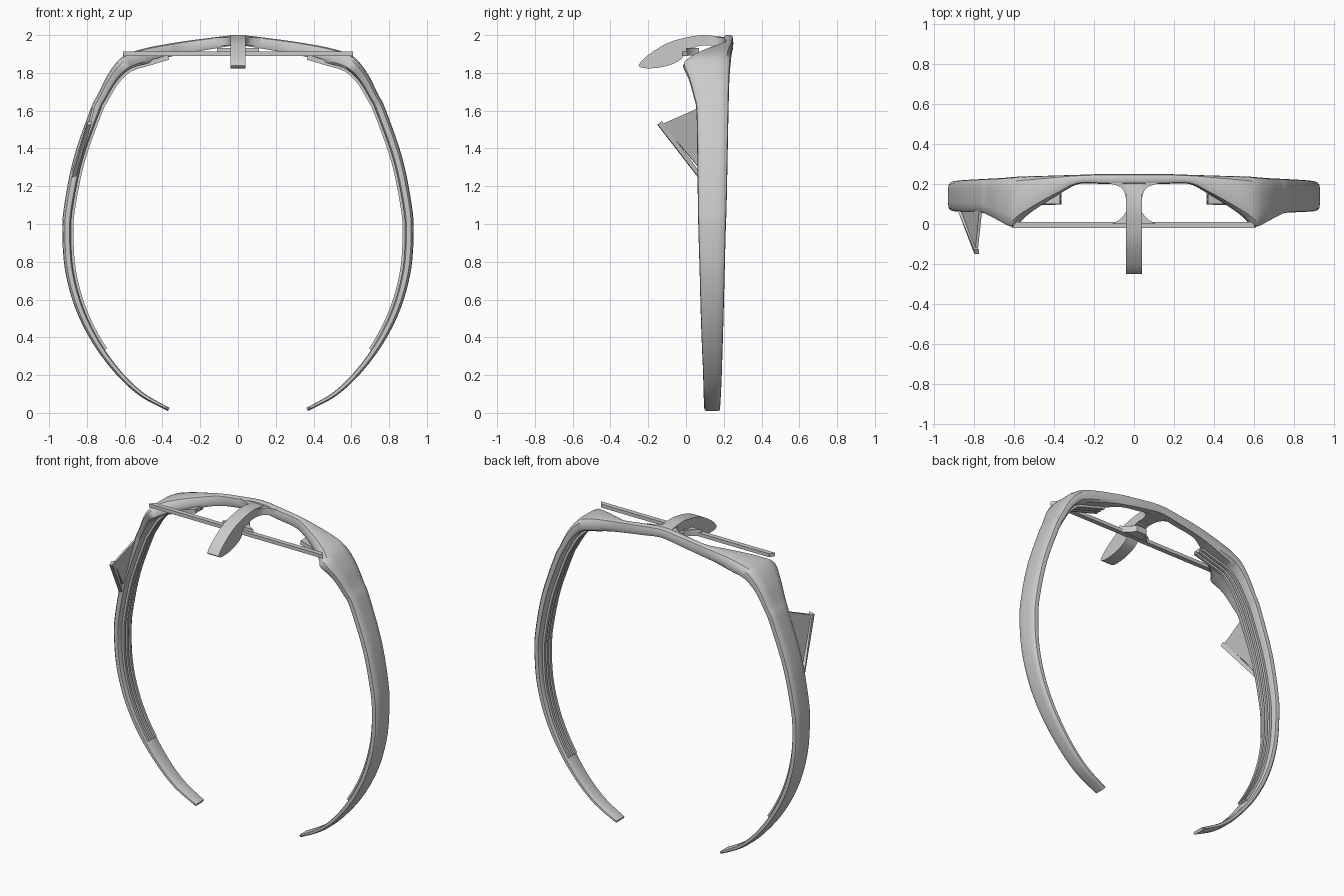
import bpy, bmesh
from mathutils import Vector

cube = bpy.data.objects.get("Cube")
if cube:
    bpy.data.objects.remove(cube, do_unlink=True)

grey = bpy.data.materials.new("plain_grey")
grey.use_nodes = True
COLOUR = (0.6, 0.6, 0.6, 1)
grey.diffuse_color = COLOUR
grey.node_tree.nodes["Principled BSDF"].inputs["Base Color"].default_value = COLOUR


def finish(name, bm):
    bmesh.ops.recalc_face_normals(bm, faces=bm.faces)
    mesh = bpy.data.meshes.new(name)
    bm.to_mesh(mesh)
    bm.free()
    mesh.materials.append(grey)
    obj = bpy.data.objects.new(name, mesh)
    bpy.context.collection.objects.link(obj)
    bpy.ops.object.select_all(action='DESELECT')
    obj.select_set(True)
    bpy.context.view_layer.objects.active = obj
    bpy.ops.object.shade_smooth_by_angle(angle=0.6)
    return obj


def spline(keys, steps):
    """Smooth curve through keys of any dimension."""
    out = []
    for i in range(len(keys) - 1):
        p0, p1 = keys[max(i - 1, 0)], keys[i]
        p2, p3 = keys[i + 1], keys[min(i + 2, len(keys) - 1)]
        for s in range(steps):
            t = s / steps
            out.append([b + 0.5 * t * (c - a + t * (2*a - 5*b + 4*c - d + t * (3*(b - c) + d - a)))
                        for a, b, c, d in zip(p0, p1, p2, p3)])
    return out + [list(keys[-1])]


def loft(name, stations, profile):
    """Sweep a profile: station = x, z, front y, back y, outer depth, inner depth."""
    bm = bmesh.new()
    rings = []
    last = len(stations) - 1
    for i, (x, z, front, back, d0, d1) in enumerate(stations):
        a, b = stations[max(i - 1, 0)], stations[min(i + 1, last)]
        n = Vector((a[1] - b[1], 0, b[0] - a[0])).normalized()
        if n.dot(Vector((x, 0, z - 1))) > 0:
            n = -n
        ring = []
        for u, w in profile:
            p = Vector((x, front + (back - front) * u, z)) + n * (d0 + (d1 - d0) * w)
            ring.append(bm.verts.new(p))
        rings.append(ring)
    count = len(profile)
    for r, q in zip(rings, rings[1:]):
        for j in range(count):
            k = (j + 1) % count
            bm.faces.new((r[j], r[k], q[k], q[j]))
    bm.faces.new(rings[0])
    bm.faces.new(rings[-1])
    return finish(name, bm)


def prism(name, points, offset):
    """Extrude a flat outline by an offset vector."""
    bm = bmesh.new()
    face = bm.faces.new([bm.verts.new(p) for p in points])
    new = bmesh.ops.extrude_face_region(bm, geom=[face])["geom"]
    bmesh.ops.translate(bm, vec=offset, verts=[v for v in new if isinstance(v, bmesh.types.BMVert)])
    return finish(name, bm)


# Band: outer x, outer z, front y, back y, thickness; from crown to tip
half = [
    (0, 2, .2, .25, .055), (.15, 1.985, .2, .25, .06), (.28, 1.968, .2, .246, .065),
    (.38, 1.952, .15, .243, .07), (.48, 1.933, .09, .24, .08), (.57, 1.907, .03, .238, .08),
    (.63, 1.87, -.015, .235, .075), (.69, 1.79, .012, .23, .06), (.74, 1.69, .04, .227, .05),
    (.78, 1.61, .055, .225, .05), (.87, 1.35, .06, .22, .048), (.92, 1.1, .063, .215, .046),
    (.93, .95, .066, .21, .045), (.915, .75, .072, .205, .043), (.86, .55, .077, .2, .04),
    (.77, .37, .083, .195, .036), (.65, .21, .09, .19, .03), (.52, .09, .093, .185, .025),
    (.37, 0.01, .097, .18, .018),
]
STEPS = 6
mirrored = [(-k[0],) + k[1:] for k in reversed(half)]
path = spline(mirrored + half[1:], STEPS)
rounded = [(0, .6), (.02, .3), (.1, .08), (.28, 0), (.72, 0), (.9, .08), (.98, .3),
           (1, .6), (.98, .85), (.9, 1), (.1, 1), (.02, .85)]
loft("head_band", [(x, z, f, b, 0, t) for x, z, f, b, t in path], rounded)

# Ribbed pads on the inside of both arms
ribs = [(0, 0), (0, 1), (.22, 1), (.26, .5), (.36, .5), (.4, 1), (.6, 1), (.64, .5),
        (.74, .5), (.78, 1), (1, 1), (1, 0)]
right_half = spline(half, STEPS)[3 * STEPS:16 * STEPS - 3]
for side, label in ((1, "left"), (-1, "right")):
    pad = [(side * x, z, .1, .175, t - .012, t + .014) for x, z, f, b, t in right_half]
    loft(label + "_inner_pad", pad, ribs)

# Straight front bar
prism("front_bar", [(-.61, -.02, 1.89), (.61, -.02, 1.89), (.59, .01, 1.89), (-.59, .01, 1.89)],
      (0, 0, .022))

# Curved hook over the brow
hook = spline([(.23, 1.985), (.1, 2), (0, 1.987), (-.1, 1.957), (-.2, 1.895), (-.245, 1.85),
               (-.245, 1.832), (-.2, 1.824), (-.12, 1.832), (-.04, 1.862), (.01, 1.91),
               (.08, 1.945), (.22, 1.945)], 4)
prism("brow_hook", [(-.04, y, z) for y, z in hook], (.08, 0, 0))

# Flared webs joining the hook to band and bar
web = spline([(.035, .08), (.045, .15), (.07, .185), (.13, .205)], 4)
front_web = spline([(.035, .07), (.05, .045), (.075, .02), (.11, .0)], 4)
prism("crown_web", [(x, y, 1.945) for x, y in web] + [(-x, y, 1.945) for x, y in reversed(web)],
      (0, 0, .043))
prism("bar_web", [(x, y, 1.892) for x, y in front_web]
      + [(-x, y, 1.892) for x, y in reversed(front_web)], (0, 0, .04))

# Side clip: triangular plate with a raised edge strip
prism("clip_plate", [(-.758, .08, 1.62), (-.78, -.125, 1.53), (-.855, .08, 1.285)], (-.014, 0, -.003))
prism("clip_edge_strip", [(-.776, -.15, 1.528), (-.776, -.128, 1.545), (-.858, .065, 1.285),
                          (-.858, .065, 1.25)], (-.022, 0, -.005))
